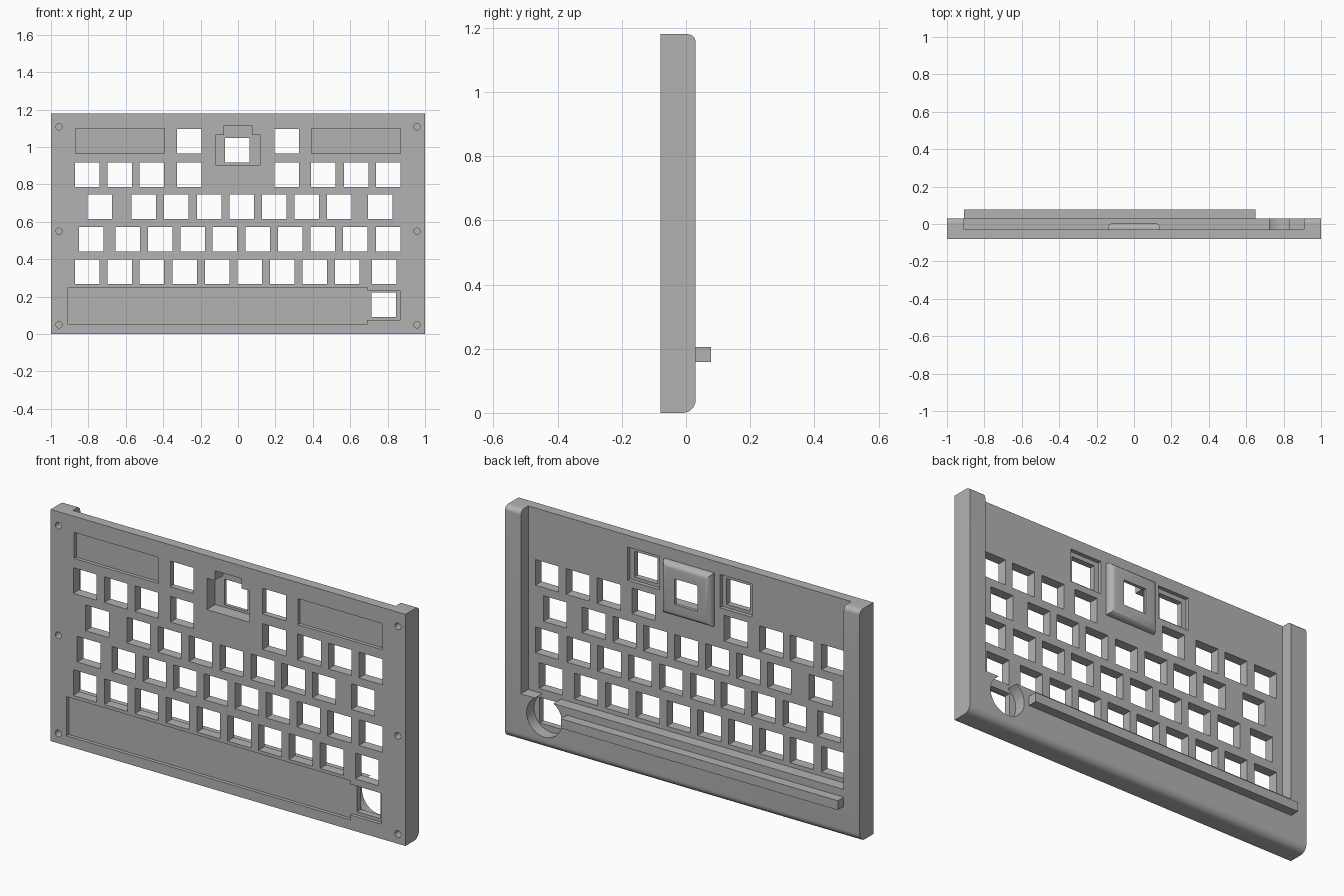
import bpy, bmesh, math
from mathutils import Vector

if "Cube" in bpy.data.objects:
    bpy.data.objects.remove(bpy.data.objects["Cube"])

grey = bpy.data.materials.new("plain_grey")
grey.use_nodes = True
grey.diffuse_color = (0.45, 0.45, 0.45, 1)
grey.node_tree.nodes["Principled BSDF"].inputs["Base Color"].default_value = (0.45, 0.45, 0.45, 1)

FRONT, SKIN, BACK, TOP = -0.08, -0.03, 0.03, 1.18
RAIL, LEDGE, KEY = 0.91, 0.245, 0.131


def prism(bm, points, shift):
    """Extrude a closed polygon along a vector."""
    face = bm.faces.new([bm.verts.new(p) for p in points])
    out = bmesh.ops.extrude_face_region(bm, geom=[face])["geom"]
    moved = [v for v in out if isinstance(v, bmesh.types.BMVert)]
    bmesh.ops.translate(bm, verts=moved, vec=shift)


def slot(bm, outline, y0, y1):
    """Prism with an x-z outline running from y0 to y1."""
    prism(bm, [(x, y0, z) for x, z in outline], Vector((0, y1 - y0, 0)))


def rect(x0, x1, z0, z1):
    return [(x0, z0), (x1, z0), (x1, z1), (x0, z1)]


def square(x, z, size=KEY):
    h = size / 2
    return rect(x - h, x + h, z - h, z + h)


def circle(x, z, r, n):
    return [(x + r * math.cos(math.tau * i / n), z + r * math.sin(math.tau * i / n)) for i in range(n)]


def finish(name, bm):
    bmesh.ops.recalc_face_normals(bm, faces=bm.faces[:])
    mesh = bpy.data.meshes.new(name)
    bm.to_mesh(mesh)
    bm.free()
    mesh.materials.append(grey)
    ob = bpy.data.objects.new(name, mesh)
    bpy.context.collection.objects.link(ob)
    return ob


def combine(target, other, operation):
    """Apply a boolean and remove the helper object."""
    mod = target.modifiers.new("combine", "BOOLEAN")
    mod.operation, mod.object, mod.solver = operation, other, "EXACT"
    bpy.context.view_layer.objects.active = target
    bpy.ops.object.modifier_apply(modifier=mod.name)
    bpy.data.objects.remove(other)


def cut(target, slots):
    bm = bmesh.new()
    for s in slots:
        slot(bm, *s)
    combine(target, finish("cutter", bm), "DIFFERENCE")


# Case body: side profile with rounded back corners, swept across the width
def corner(cz, r, start):
    return [(BACK - r + r * math.cos(start + math.pi / 2 * i / 8),
             cz + r * math.sin(start + math.pi / 2 * i / 8)) for i in range(9)]


profile = [(FRONT, 0)] + corner(0.04, 0.04, -math.pi / 2) + corner(TOP - 0.025, 0.025, 0) + [(FRONT, TOP)]
bm = bmesh.new()
prism(bm, [(-1, y, z) for y, z in profile], Vector((2, 0, 0)))
case = finish("keyboard_case", bm)

# Hollow back between the two side rails, above the bottom ledge
cut(case, [(rect(-RAIL, RAIL, LEDGE, TOP + 0.1), SKIN, 0.2)])

# Raised rounded pad behind the centre key
bm = bmesh.new()
slot(bm, rect(-0.14, 0.14, 0.85, 1.12), SKIN - 0.02, 0.005)
edges = [e for e in bm.edges if all(v.co.y > 0 for v in e.verts)]
bmesh.ops.bevel(bm, geom=edges, offset=0.03, segments=5, profile=0.5, affect="EDGES")
combine(case, finish("centre_pad", bm), "UNION")

# Shallow panels, the stepped centre pocket and the screw holes in the front
bottom_panel = [(-0.91, 0.05), (0.69, 0.05), (0.69, 0.075), (0.865, 0.075),
                (0.865, 0.232), (0.69, 0.232), (0.69, 0.25), (-0.91, 0.25)]
centre_pocket = [(-0.12, 0.905), (0.12, 0.905), (0.12, 1.065), (0.075, 1.065),
                 (0.075, 1.115), (-0.075, 1.115), (-0.075, 1.065), (-0.12, 1.065)]
near = FRONT - 0.05
front_cuts = [(bottom_panel, near, -0.062), (centre_pocket, near, -0.012)]
for side in (-1, 1):
    x0, x1 = sorted((side * 0.393, side * 0.868))
    front_cuts.append((rect(x0, x1, 0.965, 1.098), near, -0.062))
    for z in (0.05, 0.55, 1.108):
        front_cuts.append((circle(side * 0.957, z, 0.017, 20), near, 0.0))
cut(case, front_cuts)

# Pockets behind the upper keys and the round well behind the corner key
cut(case, [(rect(-0.35, -0.17, 0.95, 1.12), -0.05, 0.1),
           (rect(0.17, 0.35, 0.95, 1.12), -0.05, 0.1),
           (circle(0.778, 0.16, 0.1, 48), SKIN, 0.1)])

# Key openings, row by row
rows = {
    1.032: (-0.26, 0.26),
    0.852: (-0.807, -0.632, -0.46, -0.26, 0.26, 0.457, 0.631, 0.804),
    0.68: (-0.738, -0.505, -0.33, -0.155, 0.02, 0.195, 0.368, 0.541, 0.76),
    0.508: (-0.785, -0.59, -0.415, -0.243, -0.07, 0.105, 0.28, 0.453, 0.627, 0.804),
    0.332: (-0.807, -0.632, -0.46, -0.285, -0.11, 0.063, 0.237, 0.41, 0.584, 0.783),
}
openings = [(square(x, z), near, 0.2) for z, xs in rows.items() for x in xs]
openings += [(square(-0.003, 0.983), near, 0.2), (square(0.78, 0.157), near, 0.2)]
cut(case, openings)

# Foot bar along the back
bm = bmesh.new()
slot(bm, rect(-RAIL, 0.65, 0.158, 0.206), BACK, 0.078)
finish("foot_bar", bm)

# Smooth the rounded edges only
bpy.ops.object.select_all(action="DESELECT")
case.select_set(True)
bpy.context.view_layer.objects.active = case
bpy.ops.object.shade_smooth_by_angle(angle=math.radians(30))
